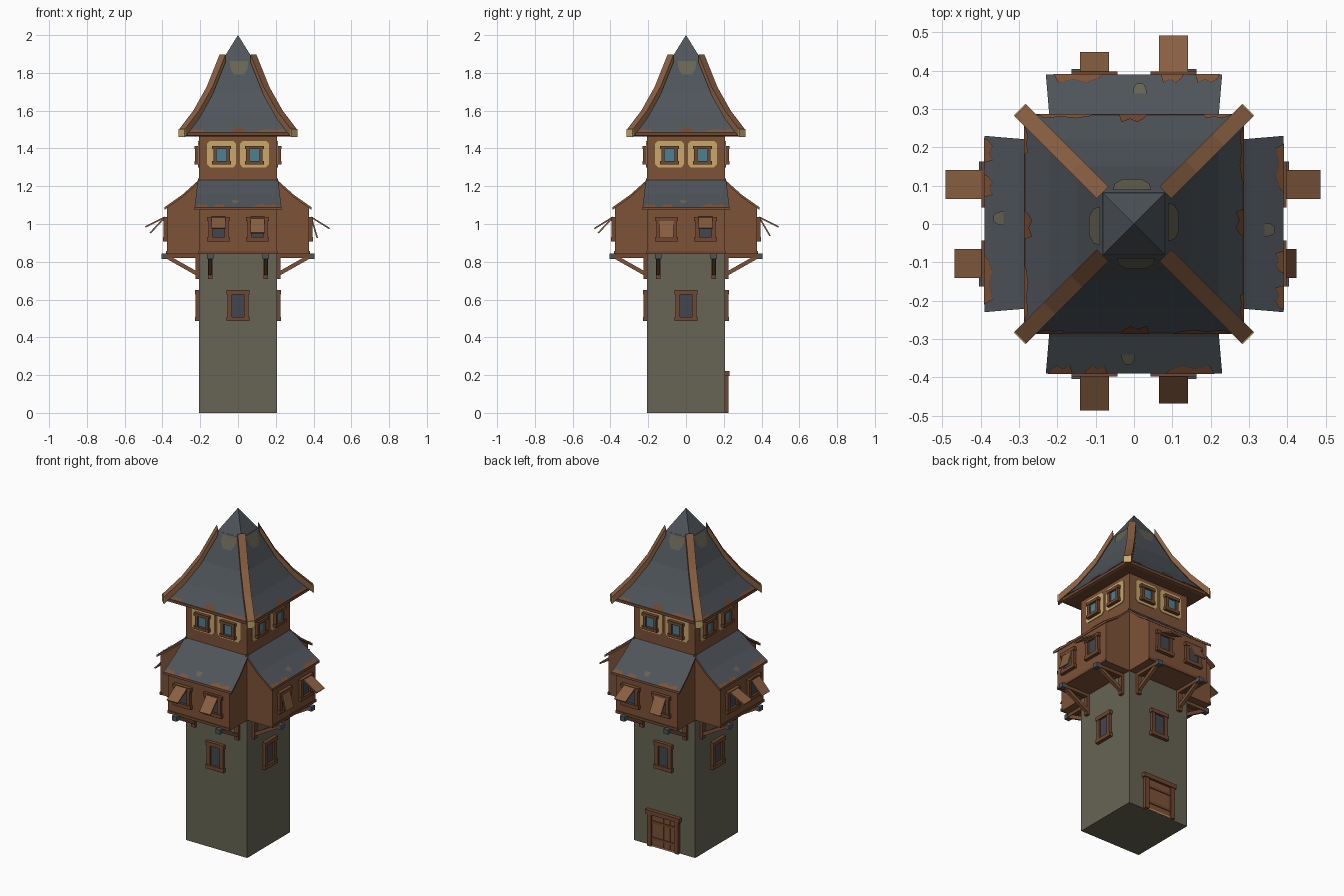
import bpy, bmesh
from math import pi, asin, sqrt
from mathutils import Matrix, Vector

if "Cube" in bpy.data.objects:
    bpy.data.objects.remove(bpy.data.objects["Cube"], do_unlink=True)


def material(name, *rgb):
    m = bpy.data.materials.new(name)
    m.use_nodes = True
    m.diffuse_color = (*rgb, 1)
    m.node_tree.nodes["Principled BSDF"].inputs["Base Color"].default_value = (*rgb, 1)
    return m


STONE = material("olive stone", .135, .128, .088)
SLATE = material("blue grey slate", .078, .09, .102)
WOOD = material("brown timber", .205, .085, .038)
TRIM = material("dark timber", .16, .064, .03)
LIGHT = material("light timber", .25, .115, .054)
PLASTER = material("ochre plaster", .58, .39, .15)
GLASS = material("blue glass", .075, .22, .29)
DARK = material("dark glass", .055, .062, .075)


def finish(name, bm, mats, mx=Matrix(), rule=None):
    bmesh.ops.recalc_face_normals(bm, faces=bm.faces)
    bm.normal_update()
    if rule:
        for f in bm.faces:
            f.material_index = rule(f)
    me = bpy.data.meshes.new(name)
    bm.to_mesh(me)
    bm.free()
    for m in mats:
        me.materials.append(m)
    ob = bpy.data.objects.new(name, me)
    bpy.context.collection.objects.link(ob)
    ob.matrix_world = mx
    return ob


def boxes(name, parts, mat, mx=Matrix()):
    """Each part is (centre, size)."""
    bm = bmesh.new()
    for c, s in parts:
        bmesh.ops.create_cube(bm, size=1, matrix=Matrix.Translation(c) @ Matrix.Diagonal((*s, 1)))
    return finish(name, bm, [mat], mx)


def loft(name, rings, mats, mx=Matrix(), rule=None):
    """Bridge equal rings of points and close both ends."""
    bm = bmesh.new()
    rows = [[bm.verts.new(p) for p in r] for r in rings]
    n = len(rows[0])
    for a, b in zip(rows, rows[1:]):
        for i in range(n):
            j = (i + 1) % n
            bm.faces.new((a[i], a[j], b[j], b[i]))
    bm.faces.new(rows[0])
    bm.faces.new(rows[-1])
    return finish(name, bm, mats, mx, rule)


def slab(name, rows, t, mats, mx, rule=None):
    """Strip through rows of (half width, y, z) with vertical thickness t."""
    return loft(name, [[(-w, y, z), (w, y, z), (w, y, z - t), (-w, y, z - t)]
                       for w, y, z in rows], mats, mx, rule)


def square(r, z):
    return [(-r, -r, z), (r, -r, z), (r, r, z), (-r, r, z)]


def patch(name, outline, low, high, mat, mx):
    """Thin flat mark on the sloped panel between two (r, z) profile points."""
    bm = bmesh.new()
    vs = []
    for x, z in outline:
        f = (z - low[1]) / (high[1] - low[1])
        vs.append(bm.verts.new((x, -(low[0] + f * (high[0] - low[0])) - .003, z + .002)))
    bm.faces.new(vs)
    ob = finish(name, bm, [mat], mx)
    if (mx.to_3x3().inverted() @ (mx.to_3x3() @ ob.data.polygons[0].normal)).z < 0:
        ob.data.flip_normals()


def window(name, x, y, z, w, h, bar, glass, mx):
    """Timber frame with overhanging head and sill around a pane."""
    d, cy = .03, y - .003
    boxes(name + "_frame", [
        ((x - w / 2 + bar / 2, cy, z), (bar, d, h)),
        ((x + w / 2 - bar / 2, cy, z), (bar, d, h)),
        ((x, cy, z + h / 2 - bar / 2), (w + .012, d + .006, bar)),
        ((x, cy, z - h / 2 + bar / 2), (w + .012, d + .006, bar))], TRIM, mx)
    boxes(name + "_pane", [((x, y - .004, z), (w - bar, .008, h - bar))], glass, mx)


def blob(cx, z0, w, h):
    """Hanging rounded mark, flat at its top."""
    return [(cx - w, z0), (cx - w * .9, z0 - h * .6), (cx - w * .5, z0 - h),
            (cx + w * .5, z0 - h), (cx + w * .9, z0 - h * .6), (cx + w, z0)]


def rag(x0, x1, z0, h):
    """Ragged strip rising from an eave."""
    d = x1 - x0
    return [(x0, z0), (x1, z0), (x1 - d * .1, z0 + h), (x0 + d * .6, z0 + h * .6),
            (x0 + d * .35, z0 + h), (x0 + d * .1, z0 + h * .5)]


# Tower body: stone shaft, timber top storey
W = .207
loft("stone_shaft", [square(W, 0), square(W, .85)], [STONE])
loft("top_storey", [square(W, .85), square(W, 1.48)], [WOOD])

# Flared main roof, soffit and cap
ROOF = [(.285, 1.485), (.22, 1.575), (.15, 1.70), (.082, 1.87)]
loft("main_roof", [square(*p) for p in ROOF], [SLATE])
loft("eave_board", [square(.275, 1.463), square(.287, 1.468), square(.287, 1.485)], [TRIM])
loft("roof_cap", [square(.087, 1.86), square(.0005, 2.0)], [SLATE])

EAVE = [(.39, 1.088), (.295, 1.155), (.2, 1.24)]
REACH = [(.485, .465), (.42, .485), (.49, .445), (.49, .465)]
slate_top = lambda f: 0 if f.normal.z > .2 else 1

for k, side in enumerate(("front", "right_view", "back", "left_view")):
    mx = Matrix.Rotation(k * pi / 2, 4, "Z")

    # Overhanging gallery with a lean-to roof
    wall = [(-.15, .84), (-.377, .84), (-.377, 1.085), (-.2, 1.228), (-.15, 1.228)]
    loft(side + "_gallery", [[(x, y, z) for y, z in wall] for x in (-W, W)], [WOOD], mx)
    widths = (.23, .222, .212)
    slab(side + "_gallery_roof", [(w, -y, z) for w, (y, z) in zip(widths, EAVE)],
         .014, [SLATE, WOOD], mx, slate_top)
    boxes(side + "_gallery_sill", [((0, -.375, .848), (.42, .012, .016))], TRIM, mx)

    # Worn marks on both roofs
    for i, (a, b) in enumerate(((-.225, -.16), (-.13, -.07), (.08, .21))):
        patch(f"{side}_gallery_wear_{i}", rag(a, b, 1.089, .016), EAVE[0], EAVE[1], WOOD, mx)
    patch(side + "_gallery_mark", blob(-.015, 1.125, .018, .018), EAVE[0], EAVE[1], STONE, mx)
    for i, (a, b) in enumerate(((-.255, -.18), (.1, .25))):
        patch(f"{side}_eave_wear_{i}", rag(a, b, 1.486, .016), ROOF[0], ROOF[1], WOOD, mx)
    patch(side + "_eave_mark", rag(-.035, .04, 1.486, .03), ROOF[0], ROOF[1], TRIM, mx)
    patch(side + "_roof_mark", blob(.005, 1.86, .05, .07), ROOF[2], ROOF[3], STONE, mx)

    # Hip beam with a pale cut end
    hip = mx @ Matrix.Rotation(pi / 4, 4, "Z")
    rows = [(.418, 1.502)] + [(r * sqrt(2), z + .027) for r, z in ROOF[1:]]
    slab(side + "_hip_beam", [(.022, -s, z) for s, z in rows], .042, [LIGHT], hip)
    boxes(side + "_hip_beam_end", [((0, -.419, 1.481), (.044, .006, .042))], PLASTER, hip)

    # Shaft window
    window(side + "_shaft_window", 0, -W, .568, .11, .165, .023, DARK, mx)

    for j, sx in enumerate((-1, 1)):
        tag = f"{side}_{'ab'[j]}"
        # Top storey window on a chamfered plaster panel
        cx, cz = sx * .087, 1.37
        outline = [(.076, .055), (.062, .07), (-.062, .07), (-.076, .055),
                   (-.076, -.055), (-.062, -.07), (.062, -.07), (.076, -.055)]
        loft(tag + "_plaster_panel",
             [[(cx + x, y, cz + z) for x, z in outline] for y in (-W, -W - .004)], [PLASTER], mx)
        window(tag + "_top_window", cx, -W - .003, 1.365, .088, .098, .018, GLASS, mx)

        # Gallery window with a propped shutter
        window(tag + "_gallery_window", sx * .103, -.377, .973, .108, .13, .022, DARK, mx)
        tilt = asin((REACH[k][j] - .387) / .115)
        hinge = mx @ Matrix.Translation((sx * .103, -.387, 1.036)) @ Matrix.Rotation(-tilt, 4, "X")
        boxes(tag + "_shutter", [((0, 0, -.0575), (.075, .008, .115))], LIGHT, hinge)

        # Bracket: wall post, floor beam, diagonal brace, slate cap
        bx = sx * .147
        boxes(tag + "_bracket", [((bx, -.215, .775), (.026, .02, .13)),
                                 ((bx, -.295, .83), (.026, .18, .02))], TRIM, mx)
        slab(tag + "_brace", [(.01, -.21, .745), (.01, -.375, .838)], .024, [WOOD],
             mx @ Matrix.Translation((bx, 0, 0)))
        boxes(tag + "_beam_cap", [((bx, -.391, .83), (.032, .028, .028))], SLATE, mx)

# Back door with planks, frame and threshold
back = Matrix.Rotation(pi, 4, "Z")
boxes("door_leaf", [((x, -W - .003, .1), (.043, .01, .2)) for x in (-.066, -.022, .022, .066)],
      WOOD, back)
boxes("door_frame", [((-.092, -W - .006, .1), (.026, .026, .2)),
                     ((.092, -W - .006, .1), (.026, .026, .2)),
                     ((0, -W - .006, .208), (.23, .034, .026))], TRIM, back)
boxes("door_straps", [((0, -W - .009, z), (.16, .008, .016)) for z in (.05, .15)], TRIM, back)
boxes("door_threshold", [((0, -W - .004, .004), (.16, .016, .008))], PLASTER, back)
